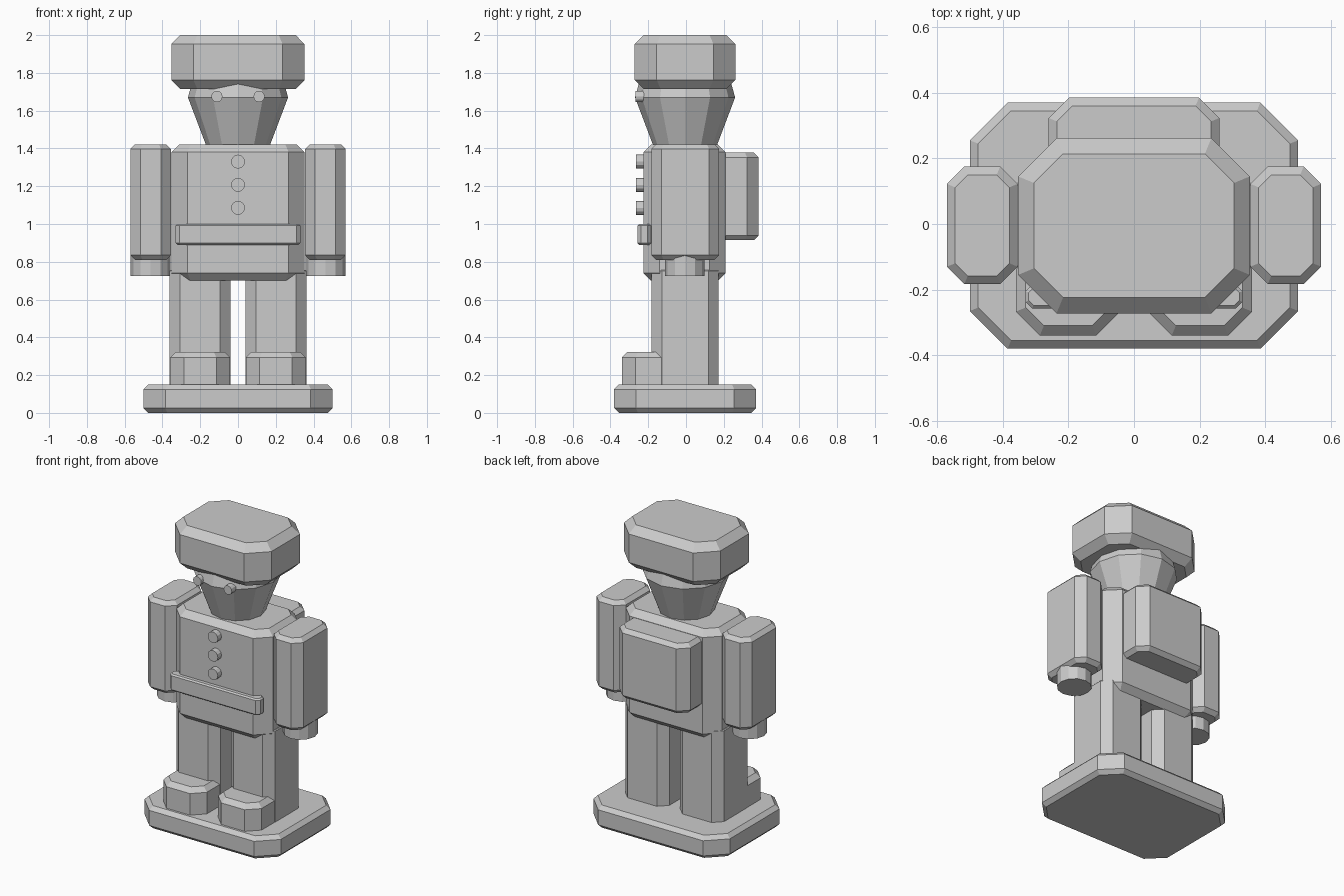
import bpy, bmesh, math

old = bpy.data.objects.get("Cube")
if old:
    bpy.data.objects.remove(old, do_unlink=True)

grey = bpy.data.materials.new("plain grey")
grey.use_nodes = True
colour = (0.6, 0.6, 0.6, 1)
grey.diffuse_color = colour
grey.node_tree.nodes["Principled BSDF"].inputs["Base Color"].default_value = colour


def loft(name, rings):
    """Skin a stack of equal-sized point rings and cap both ends."""
    bm = bmesh.new()
    loops = [[bm.verts.new(p) for p in ring] for ring in rings]
    n = len(loops[0])
    for a, b in zip(loops, loops[1:]):
        for i in range(n):
            j = (i + 1) % n
            bm.faces.new((a[i], a[j], b[j], b[i]))
    bm.faces.new(loops[0][::-1])
    bm.faces.new(loops[-1])
    bmesh.ops.recalc_face_normals(bm, faces=bm.faces)
    mesh = bpy.data.meshes.new(name)
    bm.to_mesh(mesh)
    bm.free()
    mesh.materials.append(grey)
    obj = bpy.data.objects.new(name, mesh)
    bpy.context.collection.objects.link(obj)
    return obj


def block(name, x, y, z, cut, bevel):
    """Box with cut upright corners and bevelled top and bottom rims."""
    cx, cy = sum(x) / 2, sum(y) / 2

    def ring(height, inset):
        hx, hy = (x[1] - x[0]) / 2 - inset, (y[1] - y[0]) / 2 - inset
        c = cut - inset * (2 - math.sqrt(2))
        pts = [(hx, c - hy), (hx, hy - c), (hx - c, hy), (c - hx, hy),
               (-hx, hy - c), (-hx, c - hy), (c - hx, -hy), (hx - c, -hy)]
        return [(cx + px, cy + py, height) for px, py in pts]

    return loft(name, [ring(z[0], bevel), ring(z[0] + bevel, 0),
                       ring(z[1] - bevel, 0), ring(z[1], bevel)])


def round_part(name, centre, profile, forward=False):
    """Twelve-sided turned part; profile holds (radius, offset) pairs."""
    rings = []
    for r, h in profile:
        ring = []
        for k in range(12):
            a = math.radians(30 * k)
            u, v = r * math.cos(a), r * math.sin(a)
            off = (u, h, v) if forward else (u, v, h)
            ring.append(tuple(c + o for c, o in zip(centre, off)))
        rings.append(ring)
    return loft(name, rings)


# Stand, body and hat
block("base", (-.5, .5), (-.38, .37), (0, .15), .115, .025)
block("torso", (-.353, .353), (-.225, .21), (.70, 1.42), .085, .04)
block("backpack", (-.26, .26), (.14, .385), (.915, 1.378), .062, .025)
block("belt", (-.33, .33), (-.257, -.185), (.89, 1.0), .02, .009)
block("hat", (-.353, .353), (-.272, .262), (1.715, 2.0), .117, .048)

# Head tapers towards the neck
round_part("head", (0, -.005, 0), [(.155, 1.38), (.265, 1.67), (.24, 1.76)])

# Coat buttons
for i, height in enumerate((1.085, 1.207, 1.33)):
    round_part(f"button_{i + 1}", (0, 0, height), [(.037, -.264), (.037, -.2)], True)

# Paired parts
for side, s in (("left", 1), ("right", -1)):
    def span(a, b):
        return tuple(sorted((s * a, s * b)))

    block(f"{side}_arm", span(.355, .57), (-.183, .175), (.81, 1.422), .053, .025)
    round_part(f"{side}_hand", (s * .463, -.006, 0), [(.105, .725), (.105, .86)])
    block(f"{side}_leg", span(.04, .362), (-.182, .172), (.12, .757), .054, .005)
    block(f"{side}_foot", span(.042, .36), (-.34, .05), (.1, .323), .073, .03)
    round_part(f"{side}_eye", (s * .112, 0, 1.675), [(.03, -.268), (.03, -.2)], True)
